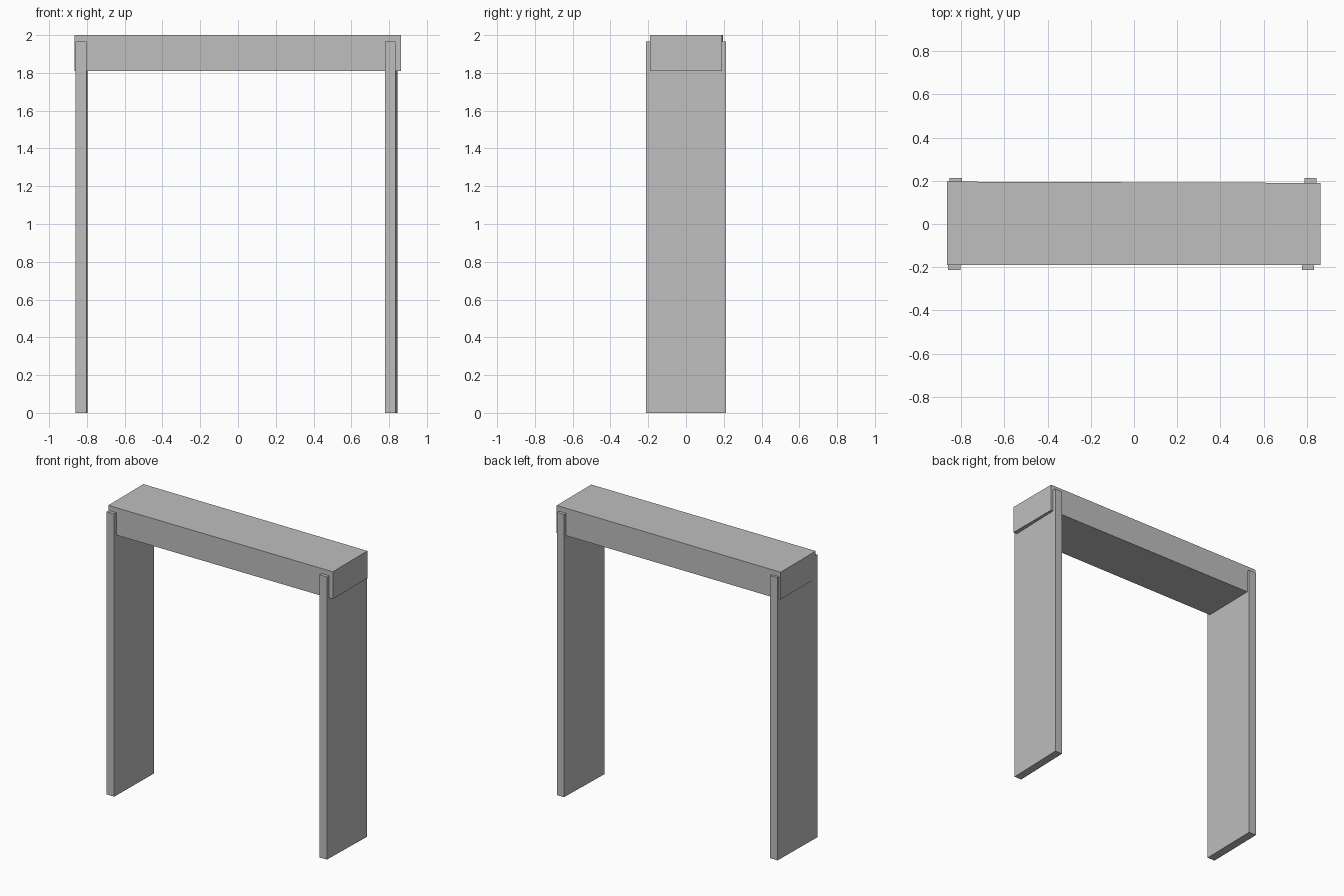
import bpy
import bmesh

cube = bpy.data.objects.get("Cube")
if cube:
    bpy.data.objects.remove(cube, do_unlink=True)

grey = bpy.data.materials.new("plain_grey")
grey.use_nodes = True
colour = (0.52, 0.52, 0.52, 1)
grey.diffuse_color = colour
grey.node_tree.nodes["Principled BSDF"].inputs["Base Color"].default_value = colour


def slab(name, outline, bottom, top):
    """Extrude a plan outline of (x, y) corners straight up."""
    mesh = bpy.data.meshes.new(name)
    bm = bmesh.new()
    base = bm.faces.new([bm.verts.new((x, y, bottom)) for x, y in outline])
    result = bmesh.ops.extrude_face_region(bm, geom=[base], use_keep_orig=True)
    for item in result["geom"]:
        if isinstance(item, bmesh.types.BMVert):
            item.co.z = top
    bmesh.ops.recalc_face_normals(bm, faces=bm.faces)
    bm.to_mesh(mesh)
    bm.free()
    mesh.materials.append(grey)
    obj = bpy.data.objects.new(name, mesh)
    bpy.context.collection.objects.link(obj)
    return obj


def leg(name, front_x, back_x, width):
    """Upright panel, turned slightly, passing through the beam."""
    depth = 0.213
    slab(name, [(front_x, -depth), (front_x + width, -depth),
                (back_x + width, depth), (back_x, depth)], 0, 1.965)


# Two upright panels
leg("right_leg", -0.861, -0.854, 0.058)
leg("left_leg", 0.777, 0.789, 0.056)

# Top beam, a touch deeper at its right end
slab("top_beam", [(-0.865, -0.19), (0.862, -0.19),
                  (0.862, 0.19), (-0.865, 0.196)], 1.81, 2.0)
